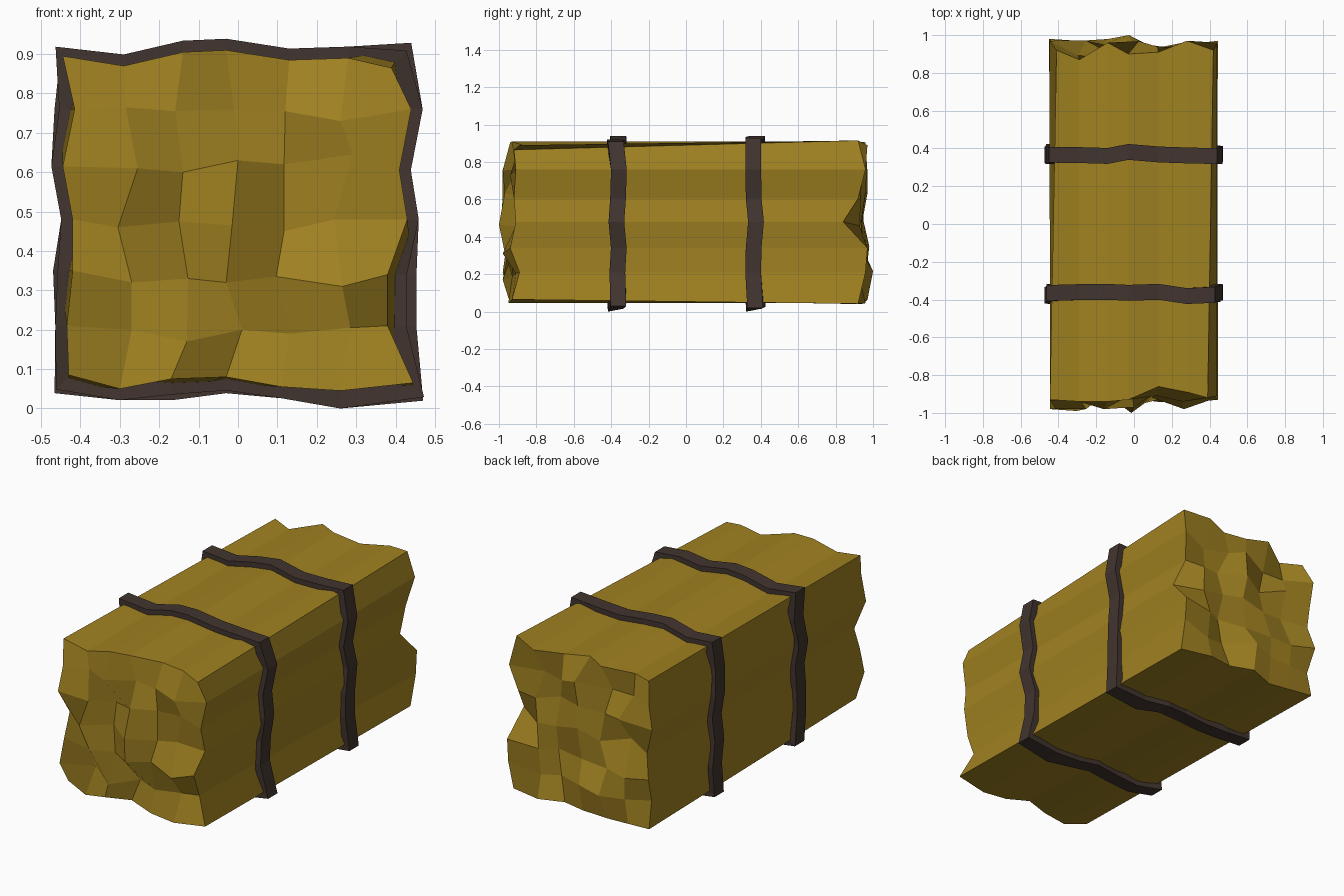
import bpy, bmesh, random
from mathutils import Vector

if "Cube" in bpy.data.objects:
    bpy.data.objects.remove(bpy.data.objects["Cube"])

random.seed(4)
N = 6  # cells per side of each ragged end

def material(name, rgb):
    m = bpy.data.materials.new(name)
    m.diffuse_color = (*rgb, 1)
    m.use_nodes = True
    m.node_tree.nodes["Principled BSDF"].inputs["Base Color"].default_value = m.diffuse_color
    return m

straw = material("golden straw", (0.35, 0.22, 0.015))
leather = material("dark strap brown", (0.054, 0.035, 0.028))

# Rim walks clockwise seen from the front, from top left: x, z, front depth
RIM = [(-.445, .895, .93), (-.29, .87, .94), (-.14, .905, .94), (-.03, .91, .93), (.13, .885, .86), (.28, .89, .89),
       (.39, .865, .92), (.44, .76, .91), (.41, .605, .92), (.43, .48, .91), (.38, .34, .94), (.38, .21, .89),
       (.445, .065, .93), (.26, .045, .95), (.11, .055, .94), (-.03, .08, .91), (-.17, .075, .95), (-.30, .05, .94),
       (-.43, .085, .91), (-.435, .21, .98), (-.42, .35, .96), (-.42, .48, .91), (-.445, .615, .98), (-.415, .76, .98)]
BACK_DEPTH = [.92, .87, .96, .90, .91, .97, .92, .96, .92, .84, .97, .96,
              .92, .96, .93, .97, .94, .95, .96, .93, .98, .95, .94, .97]
# Front interior points, row by row from the top: x, z, depth
INNER = [(-.285, .765, .93), (-.16, .755, .98), (-.01, .76, .90), (.12, .755, .91), (.26, .73, .94),
         (-.255, .61, .98), (-.14, .60, .89), (0, .63, .97), (.117, .62, .89), (.29, .645, .92),
         (-.305, .46, .99), (-.15, .475, .90), (-.015, .465, .99), (.117, .45, .89), (.245, .48, .90),
         (-.27, .32, .95), (-.127, .33, .92), (-.03, .32, .97), (.097, .335, .92), (.265, .31, .98),
         (-.27, .20, .89), (-.13, .17, .98), (.01, .20, .89), (.13, .19, .93), (.285, .205, .91)]
# Rim points that sit elsewhere on the back end: x, z
BACK_XZ = {0: (-.41, .878), 6: (.42, .915), 10: (.445, .34), 11: (.445, .21), 12: (.44, .042),
           15: (-.03, .062), 16: (-.16, .04), 18: (-.44, .06), 20: (-.45, .35), 23: (-.447, .76)}

front_rim = [Vector((x, -d, z)) for x, z, d in RIM]
back_rim = []
for i, (x, z, d) in enumerate(RIM):
    bx, bz = BACK_XZ.get(i, (x, z))
    back_rim.append(Vector((bx, BACK_DEPTH[i], bz)))
front_inner = [Vector((x, -d, z)) for x, z, d in INNER]
back_inner = [Vector((-.28 + .14 * c + random.uniform(-.03, .03), random.uniform(.88, .99),
                      .76 - .14 * r + random.uniform(-.03, .03))) for r in range(5) for c in range(5)]
back_inner[22].y = 1.0
front_inner[12].y = -1.0

def finish(bm, name, mat):
    bmesh.ops.recalc_face_normals(bm, faces=bm.faces)
    me = bpy.data.meshes.new(name)
    bm.to_mesh(me)
    bm.free()
    me.materials.append(mat)
    bpy.context.collection.objects.link(bpy.data.objects.new(name, me))

def end_cap(bm, rim, inner):
    """Fill a rim of 4N verts with an N x N grid of flat quads."""
    def at(r, c):
        if r == 0: return rim[c]
        if c == N: return rim[N + r]
        if r == N: return rim[3 * N - c]
        if c == 0: return rim[4 * N - r]
        return inner[(r - 1) * (N - 1) + c - 1]
    for r in range(N):
        for c in range(N):
            bm.faces.new((at(r, c), at(r, c + 1), at(r + 1, c + 1), at(r + 1, c)))

# Bale: long straight ridges with a ragged grid at each end
bm = bmesh.new()
fr, br, fi, bi = [[bm.verts.new(p) for p in pts] for pts in (front_rim, back_rim, front_inner, back_inner)]
end_cap(bm, fr, fi)
end_cap(bm, br, bi)
for i in range(4 * N):
    j = (i + 1) % (4 * N)
    bm.faces.new((fr[i], fr[j], br[j], br[i]))
finish(bm, "straw_bale", straw)

def outward(i):
    """Square outward direction for rim point i (corners point both ways)."""
    side, k = divmod(i, N)
    dirs = [Vector((0, 0, 1)), Vector((1, 0, 0)), Vector((0, 0, -1)), Vector((-1, 0, 0))]
    return dirs[side] + (dirs[side - 1] if k == 0 else Vector())

# Straps: rectangular bands following the bale section, slightly wavy
def strap(name, y0):
    bm = bmesh.new()
    rings = []
    for i, (a, b) in enumerate(zip(front_rim, back_rim)):
        y = y0 + random.uniform(-.012, .012)
        p = a.lerp(b, (y - a.y) / (b.y - a.y))
        out = outward(i)
        rings.append([bm.verts.new(p + out * o + Vector((0, w, 0)))
                      for o, w in ((-.015, -.042), (.029, -.042), (.029, .042), (-.015, .042))])
        for v in rings[-1]:
            v.co.z = max(v.co.z, 0.004)
    for i in range(4 * N):
        a, b = rings[i], rings[(i + 1) % (4 * N)]
        for k in range(4):
            bm.faces.new((a[k], b[k], b[(k + 1) % 4], a[(k + 1) % 4]))
    # lowest sagging point touches the ground
    min(bm.verts, key=lambda v: v.co.z).co.z = 0
    finish(bm, name, leather)

strap("front_strap", -.37)
strap("back_strap", .37)
